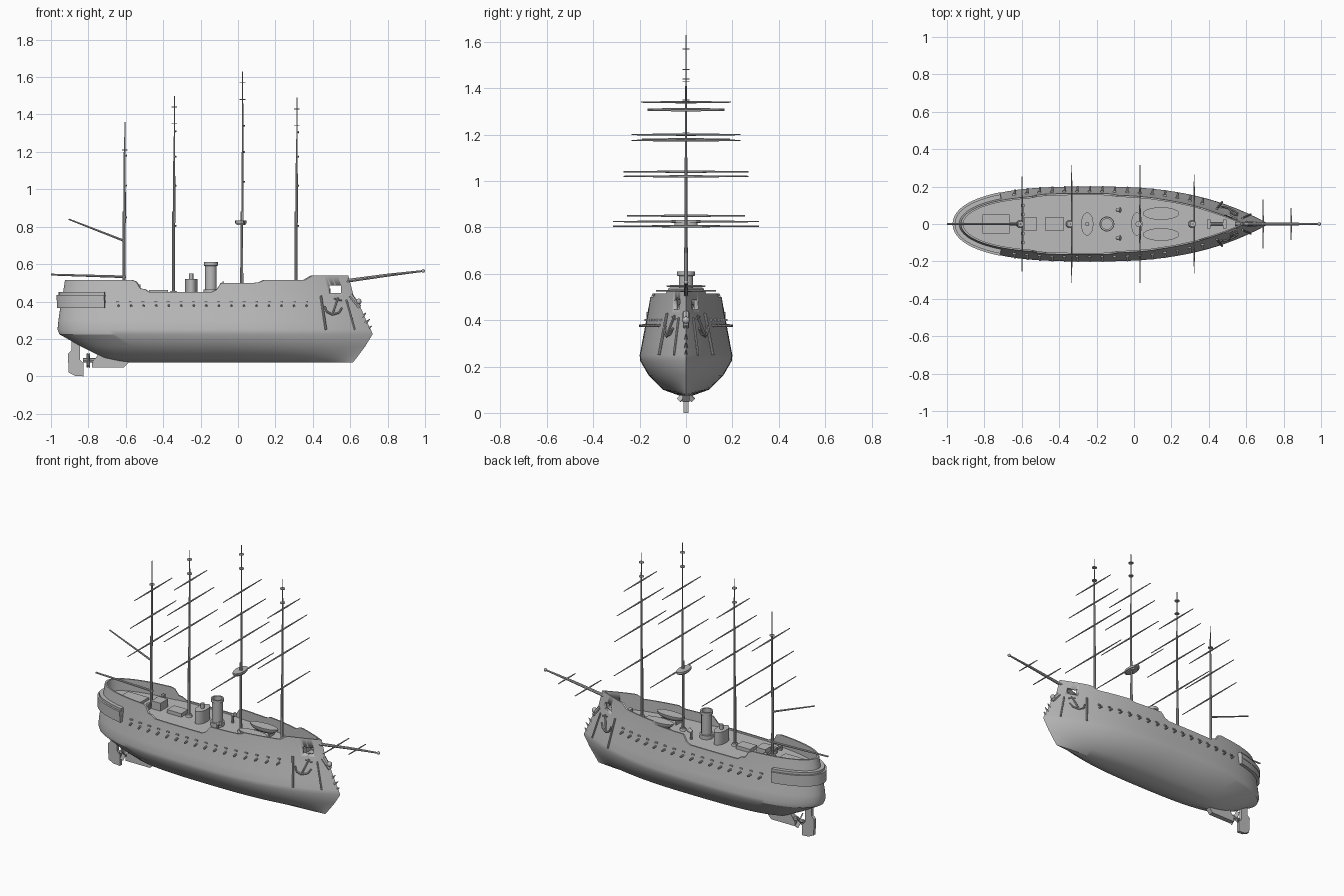
import bpy, bmesh, math
from mathutils import Vector, Matrix

if "Cube" in bpy.data.objects:
    bpy.data.objects.remove(bpy.data.objects["Cube"])

grey = bpy.data.materials.new("plain grey")
grey.diffuse_color = (0.5, 0.5, 0.5, 1)
grey.use_nodes = True
grey.node_tree.nodes["Principled BSDF"].inputs["Base Color"].default_value = grey.diffuse_color

# ---------- helpers ----------
def finish(bm, name, angle=35):
    bmesh.ops.remove_doubles(bm, verts=bm.verts, dist=1e-5)
    bmesh.ops.recalc_face_normals(bm, faces=bm.faces)
    for f in bm.faces:
        f.smooth = True
    for e in bm.edges:
        e.smooth = len(e.link_faces) == 2 and e.calc_face_angle(0) < math.radians(angle)
    me = bpy.data.meshes.new(name)
    bm.to_mesh(me)
    bm.free()
    me.materials.append(grey)
    ob = bpy.data.objects.new(name, me)
    bpy.context.collection.objects.link(ob)
    return ob

def box(bm, x0, x1, y0, y1, z0, z1):
    m = Matrix.Translation(((x0+x1)/2, (y0+y1)/2, (z0+z1)/2)) @ Matrix.Diagonal((x1-x0, y1-y0, z1-z0, 1))
    bmesh.ops.create_cube(bm, size=1, matrix=m)

def rod(bm, p, q, r1, r2=None, n=8):
    p, q = Vector(p), Vector(q)
    d = q - p
    m = Matrix.Translation((p+q)/2) @ d.to_track_quat('Z', 'Y').to_matrix().to_4x4()
    bmesh.ops.create_cone(bm, cap_ends=True, segments=n, radius1=r1,
                          radius2=r1 if r2 is None else r2, depth=d.length, matrix=m)

def ball(bm, c, r):
    bmesh.ops.create_uvsphere(bm, u_segments=10, v_segments=6, radius=r, matrix=Matrix.Translation(c))

def prism(bm, pts, y0, y1):
    a = [bm.verts.new((x, y0, z)) for x, z in pts]
    b = [bm.verts.new((x, y1, z)) for x, z in pts]
    bm.faces.new(a); bm.faces.new(b[::-1])
    for i in range(len(a)):
        j = (i+1) % len(a)
        bm.faces.new((a[i], a[j], b[j], b[i]))

def lerp(table, v):
    for a, b in zip(table, table[1:]):
        if v <= b[0]:
            k = max(0, (v-a[0])/(b[0]-a[0]))
            return [p+(q-p)*k for p, q in zip(a[1:], b[1:])]
    return list(table[-1][1:])

# ---------- hull shape: z, stern x, bow x, half width ----------
LEVELS = [(.075, -.62, .615, .03), (.10, -.72, .635, .10), (.16, -.84, .68, .16),
          (.225, -.955, .72, .198), (.25, -.965, .71, .2), (.30, -.96, .685, .19),
          (.37, -.95, .655, .177), (.43, -.938, .618, .166), (.54, -.925, .59, .15)]
TOP = [(-1, .515), (-.55, .515), (-.53, .47), (-.49, .465), (-.48, .45), (-.12, .45), (-.1, .5),
       (.11, .5), (.14, .515), (.36, .515), (.4, .54), (1, .54)]
DECK = .44

def fullness(t):
    if t < .45:
        return math.sqrt(max(0, 1 - ((.45-t)/.45)**3))
    return max(0, 1 - ((t-.45)/.55)**2.6)

def half(x, z):
    s, b, h = lerp(LEVELS, z)
    return h*fullness(min(1, max(0, (x-s)/(b-s))))

def station(t):
    out = [(s+(b-s)*t, h*fullness(t), z) for z, s, b, h in LEVELS]
    x = out[-1][0]
    zt = lerp(TOP, x)[0]
    s, b, h = lerp(LEVELS, zt)
    out[-1] = (x, h*fullness(t), zt)
    w = (h-.009)*fullness(t)
    xi = -.912 + 1.487*t
    return out + [(xi, w, zt), (xi, w, DECK)]

bm = bmesh.new()
N = 90
rings = []
for i in range(N+1):
    st = station((1-math.cos(math.pi*i/N))/2)
    rings.append([bm.verts.new(p) for p in st] + [bm.verts.new((x, -y, z)) for x, y, z in reversed(st)])
for a, b in zip(rings, rings[1:]):
    for j in range(len(a)):
        k = (j+1) % len(a)
        bm.faces.new((a[j], a[k], b[k], b[j]))
hull = finish(bm, "hull", 28)

# bow gun embrasures cut through the bulwark
bm = bmesh.new()
box(bm, .49, .55, -.2, .2, .446, .487)
cutter = finish(bm, "embrasure_cutter")
cutter.hide_render = True
mod = hull.modifiers.new("embrasures", 'BOOLEAN')
mod.operation, mod.object, mod.solver = 'DIFFERENCE', cutter, 'EXACT'
bpy.context.view_layer.objects.active = hull
bpy.ops.object.modifier_apply(modifier="embrasures")
bpy.data.objects.remove(cutter)

# ---------- stern gallery wrapping round the hull ----------
def band(bm, z0, z1, off):
    s, b, h = lerp(LEVELS, (z0+z1)/2)
    t0 = (-.71-s)/(b-s)
    pts = [Vector((s+(b-s)*t0*(k/16)**2, math.copysign(h*fullness(t0*(k/16)**2), k))) for k in range(-16, 17)]
    rows = []
    for i, p in enumerate(pts):
        d = pts[min(i+1, 32)] - pts[max(i-1, 0)]
        n = Vector((-d.y, d.x)).normalized()
        o = p + n*off
        p = p - n*.01
        rows.append([bm.verts.new(v) for v in ((p.x, p.y, z0), (o.x, o.y, z0), (o.x, o.y, z1), (p.x, p.y, z1))])
    for a, c in zip(rows, rows[1:]):
        for j in range(4):
            bm.faces.new((a[j], a[(j+1) % 4], c[(j+1) % 4], c[j]))
    bm.faces.new(rows[0]); bm.faces.new(rows[-1][::-1])

bm = bmesh.new()
band(bm, .365, .405, .022)
band(bm, .405, .435, .03)
band(bm, .435, .45, .022)
finish(bm, "stern_gallery")

# ---------- broadside guns with port lids ----------
bm = bmesh.new()
for s in (-1, 1):
    for i in range(16):
        x = -.64 + i*.067
        y = half(x, .385)
        rod(bm, (x, s*(y-.02), .38), (x+.004, s*(y+.028), .375), .007, .005)
        y = half(x, .402)
        box(bm, x-.009, x+.009, s*y-.008, s*y+.008, .396, .404)
finish(bm, "broadside_guns")

# ---------- anchors, bow struts, ram ornaments ----------
bm = bmesh.new()
for s in (-1, 1):
    def side(x, z, out=.008):
        return (x, s*(half(x, z)+out), z)
    rod(bm, side(.443, .43), side(.47, .25), .006)
    rod(bm, side(.58, .41), side(.625, .25), .005)
    rod(bm, side(.535, .42), side(.505, .33), .005)
    rod(bm, side(.515, .415), side(.555, .405), .004)
    for a, b in (((.505, .33), (.475, .345)), ((.475, .345), (.465, .375)),
                 ((.505, .33), (.54, .34)), ((.54, .34), (.555, .365))):
        rod(bm, side(*a), side(*b), .005)
finish(bm, "anchors_and_bow_struts")

bm = bmesh.new()
for x, z, dx, dz in ((.695, .25, .03, .02), (.68, .28, .035, .025), (.665, .31, .03, .03)):
    rod(bm, (x-.02, 0, z-.01), (x+dx-.01, 0, z+dz), .014, .002, 6)
rod(bm, (.60, 0, .43), (.65, 0, .37), .016, .012, 8)
ball(bm, (.645, 0, .4), .016)
finish(bm, "figurehead")

# ---------- rudder, skeg and propeller ----------
bm = bmesh.new()
prism(bm, [(-.91, .12), (-.905, .02), (-.87, .003), (-.825, 0), (-.825, .07), (-.845, .09),
           (-.845, .19), (-.89, .2), (-.89, .14)], -.01, .01)
finish(bm, "rudder")
bm = bmesh.new()
prism(bm, [(-.78, .047), (-.61, .047), (-.58, .08), (-.58, .1), (-.74, .13), (-.78, .07)], -.016, .016)
rod(bm, (-.83, 0, .085), (-.6, 0, .085), .012)
finish(bm, "skeg_and_shaft")
bm = bmesh.new()
for k in range(4):
    a = math.pi/4 + k*math.pi/2
    m = Matrix.Translation((-.80, 0, .085)) @ Matrix.Rotation(a, 4, 'X') @ Matrix.Translation((0, 0, .024)) \
        @ Matrix.Rotation(.6, 4, 'Z') @ Matrix.Diagonal((.006, .024, .04, 1))
    bmesh.ops.create_cube(bm, size=1, matrix=m)
finish(bm, "propeller")

# ---------- masts with yards: x, top z, [(yard z, half length)] ----------
MASTS = [("mizzen", -.61, 1.36, [(1.18, .19), (1.02, .23), (.85, .255)]),
         ("main_aft", -.345, 1.5, [(1.31, .165), (1.175, .235), (1.02, .27), (.805, .315)]),
         ("main_fore", .02, 1.63, [(1.34, .195), (1.2, .235), (1.04, .27), (.825, .315)]),
         ("fore", .31, 1.49, [(1.305, .165), (1.175, .235), (1.02, .26), (.805, .265)])]
for name, x, top, yards in MASTS:
    bm = bmesh.new()
    rod(bm, (x, 0, DECK-.02), (x, 0, .88), .0085, .007)
    rod(bm, (x+.004, 0, .82), (x+.004, 0, 1.2), .0065, .005)
    rod(bm, (x+.005, 0, 1.18), (x+.005, 0, top), .004, .0025)
    rod(bm, (x, 0, DECK), (x, 0, DECK+.015), .02, .017, 12)
    finish(bm, name+"_mast")
    bm = bmesh.new()
    for z, h in yards:
        for s in (-1, 1):
            rod(bm, (x+.012, 0, z), (x+.012, s*h, z), .0055, .0025, 6)
    finish(bm, name+"_yards")
    bm = bmesh.new()
    for z in (top-.15, top-.06)[:1 if name == "mizzen" else 2]:
        rod(bm, (x+.004, 0, z-.002), (x+.004, 0, z+.002), .016, n=10)
    finish(bm, name+"_crosstrees")

# fighting top
bm = bmesh.new()
for z0, z1, k in ((.81, .818, .8), (.818, .832, 1)):
    m = Matrix.Translation((.015, 0, (z0+z1)/2)) @ Matrix.Diagonal((.03*k, .062*k, 1, 1))
    bmesh.ops.create_cone(bm, cap_ends=True, segments=20, radius1=1, radius2=1, depth=z1-z0, matrix=m)
finish(bm, "fighting_top")

# boom, gaff, bowsprit with its yards
bm = bmesh.new()
rod(bm, (-.6, 0, .532), (-1, 0, .544), .007, .005)
rod(bm, (-.61, 0, .725), (-.905, 0, .84), .006, .004)
finish(bm, "boom_and_gaff")
bm = bmesh.new()
rod(bm, (.54, 0, .505), (.8, 0, .541), .010, .008)
rod(bm, (.8, 0, .541), (.985, 0, .563), .008, .005)
ball(bm, (.99, 0, .564), .01)
for x, z, h in ((.69, .527, .13), (.84, .547, .085)):
    for s in (-1, 1):
        rod(bm, (x, 0, z), (x, s*h, z), .005, .003, 6)
finish(bm, "bowsprit")

# ---------- funnel (open top) and boiler casing ----------
bm = bmesh.new()
prof = [(.04, DECK), (.04, .465), (.031, .465), (.031, .59), (.038, .592), (.038, .61), (.028, .61), (.028, .5), (0, .5)]
vs = [bm.verts.new((r, 0, z)) for r, z in prof]
es = [bm.edges.new(p) for p in zip(vs, vs[1:])]
bmesh.ops.spin(bm, geom=vs+es, cent=(0, 0, 0), axis=(0, 0, 1), angle=2*math.pi, steps=24)
bmesh.ops.translate(bm, verts=bm.verts, vec=(-.145, 0, 0))
finish(bm, "funnel")
bm = bmesh.new()
m = Matrix.Translation((-.25, 0, .48)) @ Matrix.Diagonal((.033, .062, 1, 1))
bmesh.ops.create_cone(bm, cap_ends=True, segments=20, radius1=1, radius2=1, depth=.08, matrix=m)
rod(bm, (-.25, 0, .5), (-.25, 0, .55), .011, n=12)
finish(bm, "boiler_casing")

# ---------- deckhouses, hatches, vents, windlass ----------
bm = bmesh.new()
box(bm, -.81, -.665, -.052, .052, DECK-.01, .455)
box(bm, -.585, -.52, -.037, .037, DECK-.01, .49)
box(bm, -.475, -.375, -.035, .035, DECK-.01, .462)
box(bm, -.60, -.59, -.11, .11, .455, .465)
for y in (-.1, -.05, .05, .1):
    box(bm, -.605, -.585, y-.008, y+.008, DECK-.01, .475)
finish(bm, "deckhouses")
bm = bmesh.new()
for s in (-1, 1):
    rod(bm, (-.09, s*.075, DECK-.01), (-.09, s*.075, .49), .008, n=10)
    rod(bm, (-.095, s*.075, .487), (-.072, s*.075, .495), .008, .015, 10)
finish(bm, "vents")
bm = bmesh.new()
for x in (.4, .485):
    box(bm, x-.01, x+.01, -.025, .025, DECK-.01, .47)
rod(bm, (.4, 0, .46), (.49, 0, .46), .009)
finish(bm, "windlass")

# ---------- ship's boats with thwarts ----------
for s, name in ((-1, "starboard_boat"), (1, "port_boat")):
    bm = bmesh.new()
    bmesh.ops.create_uvsphere(bm, u_segments=24, v_segments=12, radius=1)
    bmesh.ops.delete(bm, geom=[v for v in bm.verts if v.co.z > .01], context='VERTS')
    inner = bmesh.ops.duplicate(bm, geom=bm.verts[:]+bm.edges[:]+bm.faces[:])["geom"]
    bmesh.ops.scale(bm, vec=(.93, .85, .8), verts=[v for v in inner if isinstance(v, bmesh.types.BMVert)])
    bmesh.ops.bridge_loops(bm, edges=[e for e in bm.edges if e.is_boundary])
    bmesh.ops.transform(bm, verts=bm.verts,
                        matrix=Matrix.Translation((.145, s*.056, .49)) @ Matrix.Diagonal((.097, .034, .04, 1)))
    for k in range(-3, 4):
        w = .03*math.sqrt(1-(k*.024/.097)**2)
        box(bm, .145+k*.024-.004, .145+k*.024+.004, s*.056-w, s*.056+w, .482, .486)
    for k in (-.05, .05):
        box(bm, .145+k-.005, .145+k+.005, s*.056-.025, s*.056+.025, DECK-.01, .46)
    finish(bm, name)
